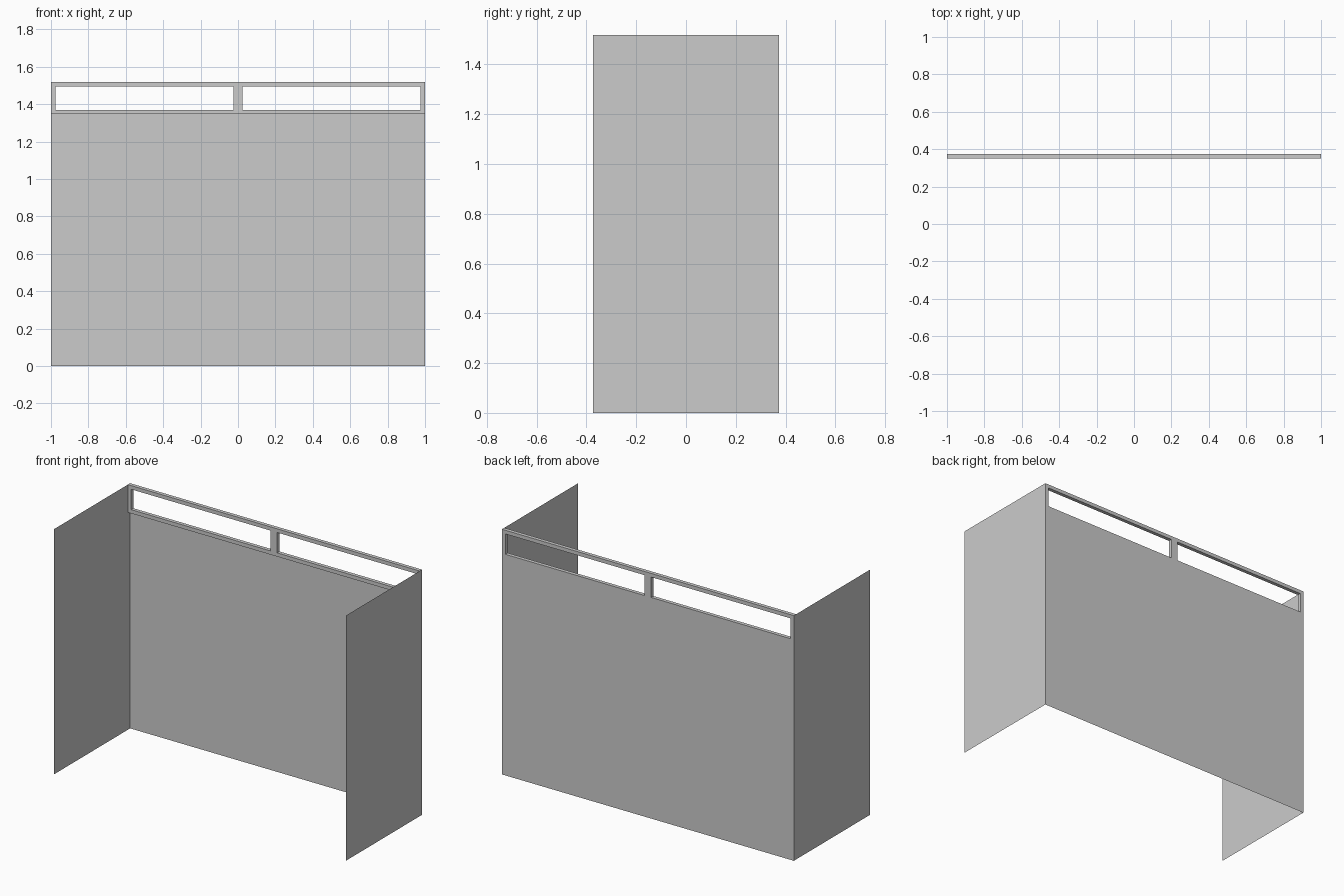
import bpy, bmesh

if "Cube" in bpy.data.objects:
    bpy.data.objects.remove(bpy.data.objects["Cube"])

HALF_W, HALF_D, TOP = 1.0, 0.373, 1.518
FRAME_Z, BAR = 1.346, 0.023


def finish(name, bm):
    mesh = bpy.data.meshes.new(name)
    bm.to_mesh(mesh)
    bm.free()
    obj = bpy.data.objects.new(name, mesh)
    bpy.context.collection.objects.link(obj)
    return obj


def sheet(name, corners):
    bm = bmesh.new()
    bm.faces.new([bm.verts.new(c) for c in corners])
    return finish(name, bm)


# Thin side panels, full height, facing outward
for name, s in (("left_panel", -1), ("right_panel", 1)):
    x, y = s * HALF_W, s * HALF_D
    sheet(name, [(x, -y, 0), (x, y, 0), (x, y, TOP), (x, -y, TOP)])

# Thin back panel, up to the window frame
sheet("back_panel", [(HALF_W, HALF_D, 0), (-HALF_W, HALF_D, 0),
                     (-HALF_W, HALF_D, FRAME_Z), (HALF_W, HALF_D, FRAME_Z)])

# Window frame: a grid of cells with two openings, extruded to bar depth
xs = [-HALF_W, -HALF_W + BAR, -BAR, BAR, HALF_W - BAR, HALF_W]
zs = [FRAME_Z, FRAME_Z + BAR, TOP - BAR, TOP]
bm = bmesh.new()
grid = [[bm.verts.new((x, HALF_D - BAR, z)) for z in zs] for x in xs]
for i in range(5):
    for k in range(3):
        if k == 1 and i in (1, 3):
            continue
        bm.faces.new((grid[i][k], grid[i + 1][k], grid[i + 1][k + 1], grid[i][k + 1]))
front = bm.faces[:]
back = bmesh.ops.extrude_face_region(bm, geom=front, use_keep_orig=True)["geom"]
bmesh.ops.translate(bm, vec=(0, BAR, 0),
                    verts=[g for g in back if isinstance(g, bmesh.types.BMVert)])
bmesh.ops.recalc_face_normals(bm, faces=bm.faces[:])
finish("window_frame", bm)
